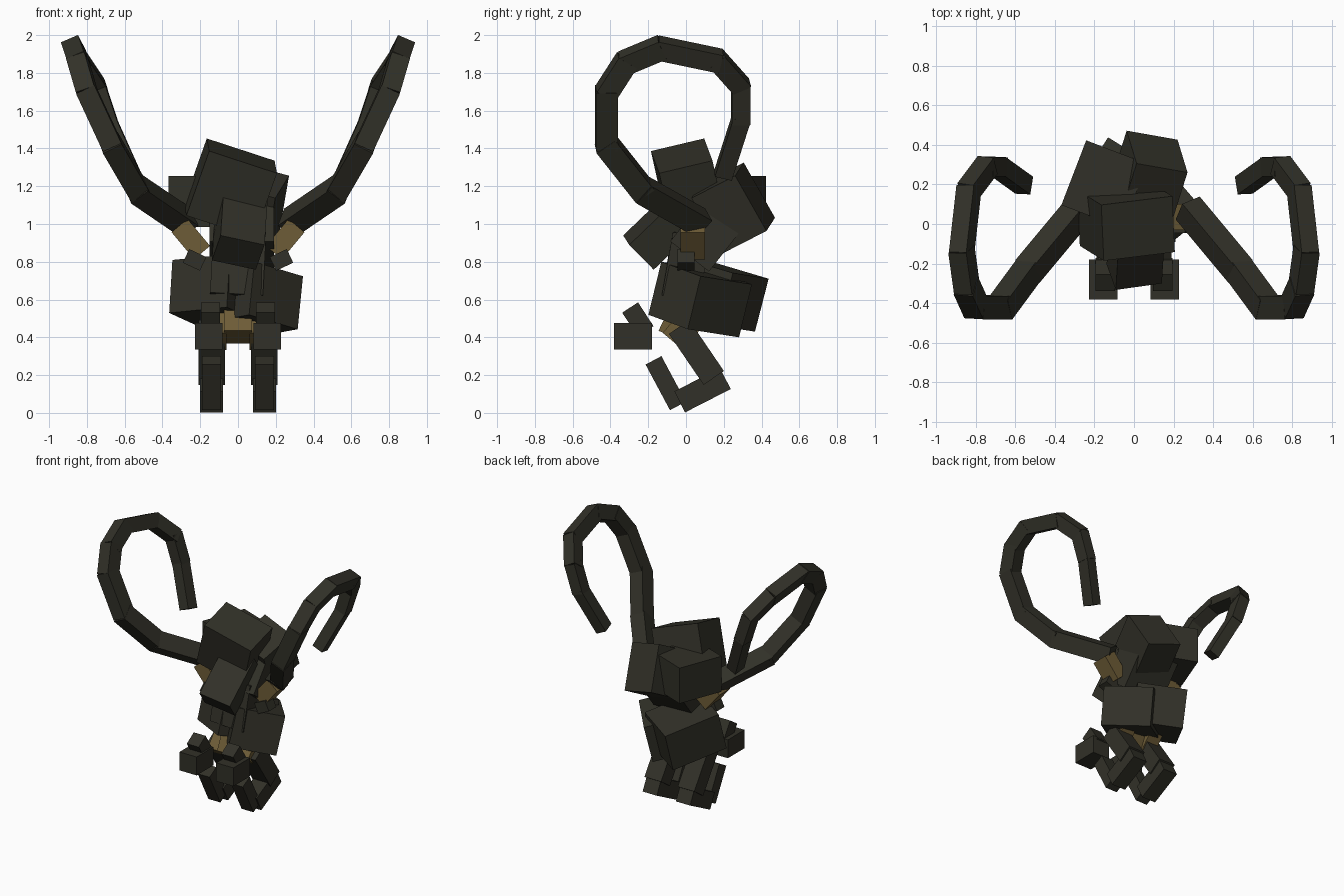
import bpy
from math import radians
from mathutils import Vector, Matrix, Euler

if "Cube" in bpy.data.objects:
    bpy.data.objects.remove(bpy.data.objects["Cube"])


def material(name, color):
    m = bpy.data.materials.new(name)
    m.use_nodes = True
    m.diffuse_color = (*color, 1)
    m.node_tree.nodes["Principled BSDF"].inputs["Base Color"].default_value = (*color, 1)
    return m


DARK = material("dark olive", (0.031, 0.030, 0.021))
GOLD = material("dull gold", (0.155, 0.108, 0.038))


def box(name, matrix, size, mat):
    bpy.ops.mesh.primitive_cube_add(size=1)
    ob = bpy.context.object
    ob.name = name
    ob.data.transform(matrix @ Matrix.Diagonal((*size, 1)))
    ob.data.materials.append(mat)
    return ob


def block(name, center, size, tilt=(0, 0, 0), mat=DARK):
    rot = Euler([radians(a) for a in tilt]).to_matrix().to_4x4()
    return box(name, Matrix.Translation(center) @ rot, size, mat)


def beam(name, a, b, width, depth, normal, mat=DARK, extra=0.03):
    """Box running from a to b, with its width along the normal."""
    a, b = Vector(a), Vector(b)
    z = (b - a).normalized()
    y = z.cross(Vector(normal)).normalized()
    x = y.cross(z)
    m = Matrix((x, y, z)).transposed().to_4x4()
    m.translation = (a + b) / 2
    return box(name, m, (width, depth, (b - a).length + extra), mat)


# Head, snout and torso
block("head", (-0.04, 0.015, 1.19), (0.38, 0.29, 0.37), (14, 18, 7))
block("snout", (0.01, -0.115, 0.98), (0.24, 0.19, 0.38), (-45, 12, 8))
block("right_shoulder_block", (-0.15, 0.2, 1.12), (0.33, 0.35, 0.27), (0, 0, -21))
block("left_shoulder_block", (0.08, 0.25, 1.085), (0.27, 0.27, 0.34), (27, 15, -10))
block("torso", (0.02, 0.13, 0.97), (0.34, 0.26, 0.36), (-38, 0, 0))
block("belly", (0.0, 0.0, 0.78), (0.28, 0.20, 0.34), (-10, 3, 0))

# Lower body
block("left_hip_block", (0.085, 0.075, 0.6), (0.34, 0.36, 0.29), (-7, 13, 39))
block("right_hip_block", (-0.095, 0.14, 0.635), (0.41, 0.36, 0.29), (-5, 14, 57))
block("pelvis", (0.0, -0.045, 0.46), (0.15, 0.16, 0.13), (-25, 0, 0), GOLD)

# Curled arm joints, from shoulder to tip
ARM = [(0.28, 0.07, 1.01), (0.53, -0.23, 1.18), (0.67, -0.42, 1.42), (0.80, -0.42, 1.70),
       (0.845, -0.32, 1.855), (0.87, -0.14, 1.93), (0.835, 0.17, 1.865),
       (0.745, 0.29, 1.73), (0.685, 0.29, 1.55), (0.56, 0.2, 1.27)]

for side, s in (("left", 1), ("right", -1)):
    def at(x, y, z):
        return Vector((s * x, y, z))

    # Arm
    path = [at(*p) for p in ARM]
    normal = (path[5] - path[2]).cross(path[8] - path[2]).normalized()
    for i, (a, b) in enumerate(zip(path, path[1:])):
        w = 0.125 - 0.004 * i
        beam(f"{side}_arm_{i + 1}", a, b, w - 0.01, w, normal)
    beam(f"{side}_shoulder", at(0.2, 0.035, 0.86), at(0.30, 0.035, 0.98), 0.13, 0.11, (0, 1, 0), GOLD)
    block(f"{side}_arm_stub", at(0.23, 0.0, 0.81), (0.10, 0.09, 0.08), (0, -25 * s, 0))

    # Leg: gold hip, thigh, shin and toe
    X = (1, 0, 0)
    beam(f"{side}_hip_joint", at(0.115, -0.06, 0.39), at(0.115, 0.05, 0.52), 0.11, 0.14, X, GOLD)
    beam(f"{side}_thigh", at(0.14, -0.02, 0.43), at(0.14, 0.13, 0.21), 0.14, 0.13, X, extra=0.06)
    beam(f"{side}_foot", at(0.14, 0.195, 0.175), at(0.14, -0.02, 0.065), 0.12, 0.125, X)
    beam(f"{side}_toe", at(0.14, -0.05, 0.05), at(0.14, -0.165, 0.265), 0.10, 0.095, X, extra=0.03)

    # Front paw
    block(f"{side}_paw", at(0.155, -0.28, 0.405), (0.145, 0.20, 0.14))
    block(f"{side}_paw_tip", at(0.145, -0.255, 0.495), (0.10, 0.10, 0.15), (33, 0, 0))
